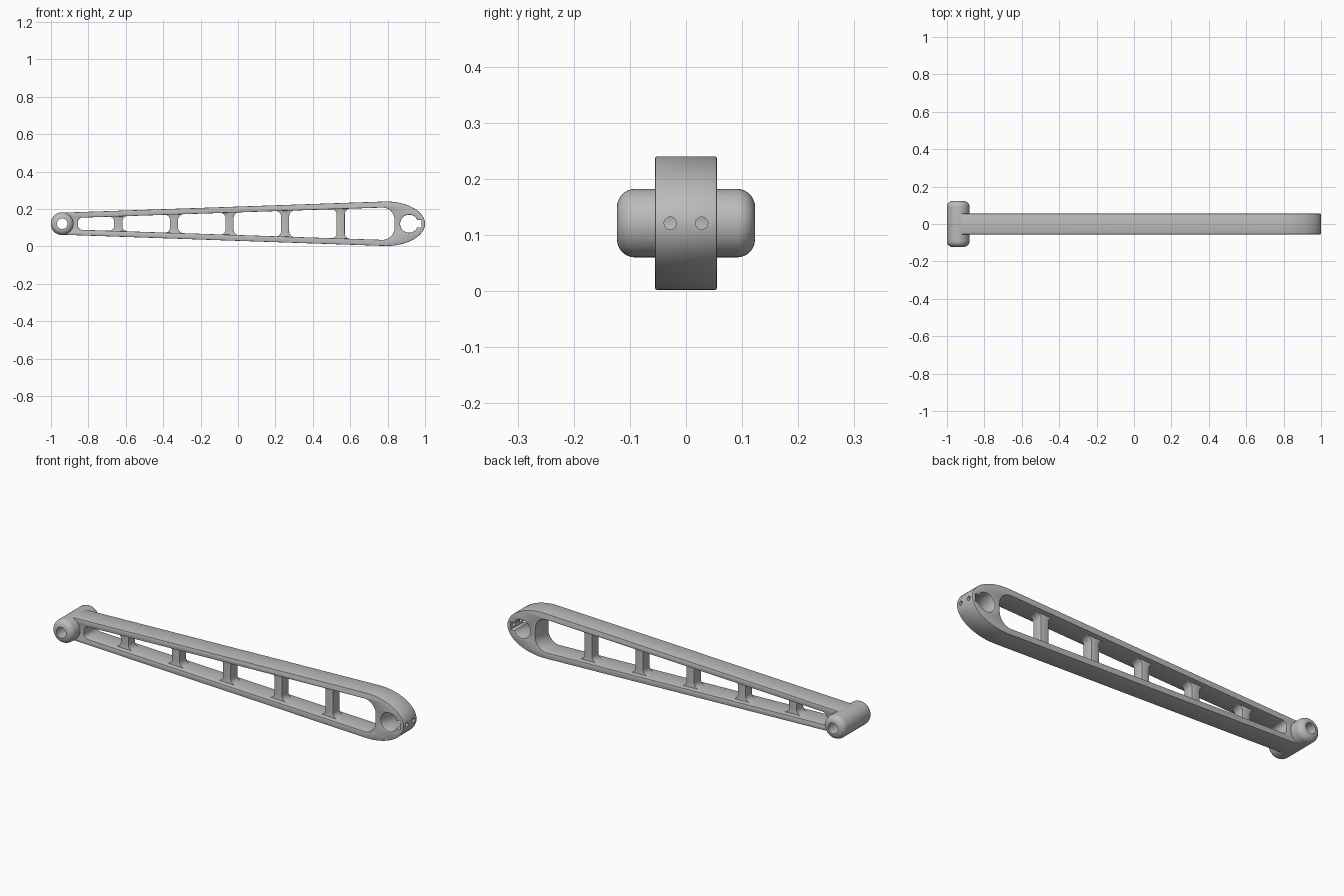
import bpy, bmesh
from math import sin, cos, pi, radians, asin
from mathutils import Vector, Matrix

if "Cube" in bpy.data.objects:
    bpy.data.objects.remove(bpy.data.objects["Cube"])

MID = 0.121            # height of the centre line
HUB_X, BORE_X = -0.94, 0.915
HALF = 0.055           # half depth of the arm

grey = bpy.data.materials.new("plain_grey")
grey.use_nodes = True
grey.diffuse_color = (0.5, 0.5, 0.5, 1)
grey.node_tree.nodes["Principled BSDF"].inputs["Base Color"].default_value = (0.5, 0.5, 0.5, 1)


def outer(x):
    """Half height of the tapering arm."""
    return 0.061 + (x - HUB_X) * 0.0335


def inner(x):
    """Half height of the opening between the rails."""
    return outer(x) - 0.032


def arc(cx, cz, rx, rz, a0, a1, n=24):
    return [(cx + rx * cos(a0 + (a1 - a0) * i / n),
             cz + rz * sin(a0 + (a1 - a0) * i / n)) for i in range(n + 1)]


def rounded(corners, n=10):
    """Polygon whose corners (x, z, radius) are rounded."""
    pts = []
    for i, (x, z, r) in enumerate(corners):
        p = Vector((x, z))
        a = (Vector(corners[i - 1][:2]) - p).normalized()
        b = (Vector(corners[(i + 1) % len(corners)][:2]) - p).normalized()
        half = a.angle(b) / 2
        c = p + (a + b).normalized() * r / sin(half)
        s, e = p + a * (r * cos(half) / sin(half)) - c, p + b * (r * cos(half) / sin(half)) - c
        for k in range(n + 1):
            d = s.lerp(e, k / n).normalized() * r
            pts.append(tuple(c + d))
    return pts


def finish(ob):
    bpy.ops.object.select_all(action='DESELECT')
    ob.select_set(True)
    bpy.context.view_layer.objects.active = ob
    bpy.ops.object.shade_smooth_by_angle(angle=radians(35))


def plate(name, loops, half, bevel):
    """Flat solid with holes, profile in x and z, bevelled rims."""
    cu = bpy.data.curves.new(name, 'CURVE')
    cu.dimensions, cu.fill_mode = '2D', 'BOTH'
    cu.extrude, cu.bevel_depth, cu.bevel_resolution, cu.offset = half - bevel, bevel, 1, -bevel
    for pts in loops:
        sp = cu.splines.new('POLY')
        sp.points.add(len(pts) - 1)
        for p, (x, z) in zip(sp.points, pts):
            p.co = (x, z + MID, 0, 1)
        sp.use_cyclic_u = True
    ob = bpy.data.objects.new(name, cu)
    bpy.context.collection.objects.link(ob)
    bpy.ops.object.select_all(action='DESELECT')
    ob.select_set(True)
    bpy.context.view_layer.objects.active = ob
    bpy.ops.object.convert(target='MESH')
    ob = bpy.context.view_layer.objects.active
    ob.data.transform(Matrix.Rotation(pi / 2, 4, 'X'))
    bm = bmesh.new()
    bm.from_mesh(ob.data)
    bmesh.ops.remove_doubles(bm, verts=bm.verts, dist=0.00005)
    bmesh.ops.recalc_face_normals(bm, faces=bm.faces)
    bm.to_mesh(ob.data)
    bm.free()
    ob.data.materials.clear()
    ob.data.materials.append(grey)
    return ob


# Arm: tapered outline with an elliptical nose, long opening, keyed bore
outline = arc(0.79, 0, 0.21, 0.119, -pi / 2, pi / 2, 48) + arc(HUB_X, 0, 0.059, 0.059, pi / 2, 3 * pi / 2)
xa, xb = -0.855, 0.837
opening = rounded([(xa, -inner(xa), 0.022), (xb, -inner(xb), 0.065),
                   (xb, inner(xb), 0.065), (xa, inner(xa), 0.022)])
key = asin(0.02 / 0.048)
bore = arc(BORE_X, 0, 0.048, 0.048, key, 2 * pi - key, 40) + [(0.98, -0.02), (0.98, 0.02)]
hub_seat = arc(HUB_X, 0, 0.045, 0.045, 0, 2 * pi * 31 / 32, 31)
arm = plate("arm", [outline, opening, bore, hub_seat], HALF, 0.003)

# Two small pin holes through the nose into the keyway
for y in (-0.028, 0.028):
    bpy.ops.mesh.primitive_cylinder_add(vertices=24, radius=0.011, depth=0.06,
                                        location=(1.0, y, MID), rotation=(0, pi / 2, 0))
    cutter = bpy.context.object
    cutter.name = "pin_cutter"
    cutter.hide_render = True
    bpy.context.view_layer.objects.active = arm
    mod = arm.modifiers.new("pin_hole", 'BOOLEAN')
    mod.operation, mod.solver, mod.object = 'DIFFERENCE', 'EXACT', cutter
    bpy.ops.object.modifier_apply(modifier=mod.name)
    bpy.data.objects.remove(cutter)
finish(arm)

# Struts: narrower webs that flare into the rails
for i, cx in enumerate((-0.64, -0.342, -0.045, 0.252, 0.549)):
    w, r = 0.022, 0.027
    flare = []
    for k in range(9):
        a = pi / 2 * k / 8
        dx = w + r * (1 - sin(a))
        flare.append((dx, r * (1 - cos(a))))
    pts = []
    for sx, sz in ((1, 1), (1, -1), (-1, -1), (-1, 1)):
        side = [(cx + sx * dx, sz * (inner(cx + sx * dx) - dz)) for dx, dz in flare]
        x_end = cx + sx * flare[0][0]
        side.insert(0, (x_end, sz * (inner(x_end) + 0.006)))
        pts += side[::-1] if sx * sz < 0 else side
    # reorder so each side runs rail to rail
    finish(plate("strut_%d" % (i + 1), [pts], 0.0275, 0.001))

# Hub: lathed barrel with rounded ends and a through hole
R, HOLE, END, FIL = 0.061, 0.028, 0.123, 0.032
half_profile = [(R - FIL + FIL * cos(a), END - FIL + FIL * sin(a))
                for a in (pi / 2 * k / 8 for k in range(9))] + [(HOLE, END)]
profile = half_profile + [(r, -y) for r, y in reversed(half_profile)]
bm = bmesh.new()
N = 48
rings = [[bm.verts.new((HUB_X + r * cos(2 * pi * i / N), y, MID + r * sin(2 * pi * i / N)))
          for i in range(N)] for r, y in profile]
for j, ring in enumerate(rings):
    nxt = rings[(j + 1) % len(rings)]
    for i in range(N):
        bm.faces.new((ring[i], ring[(i + 1) % N], nxt[(i + 1) % N], nxt[i]))
bmesh.ops.recalc_face_normals(bm, faces=bm.faces)
me = bpy.data.meshes.new("hub")
bm.to_mesh(me)
bm.free()
me.materials.append(grey)
hub = bpy.data.objects.new("hub", me)
bpy.context.collection.objects.link(hub)
finish(hub)
